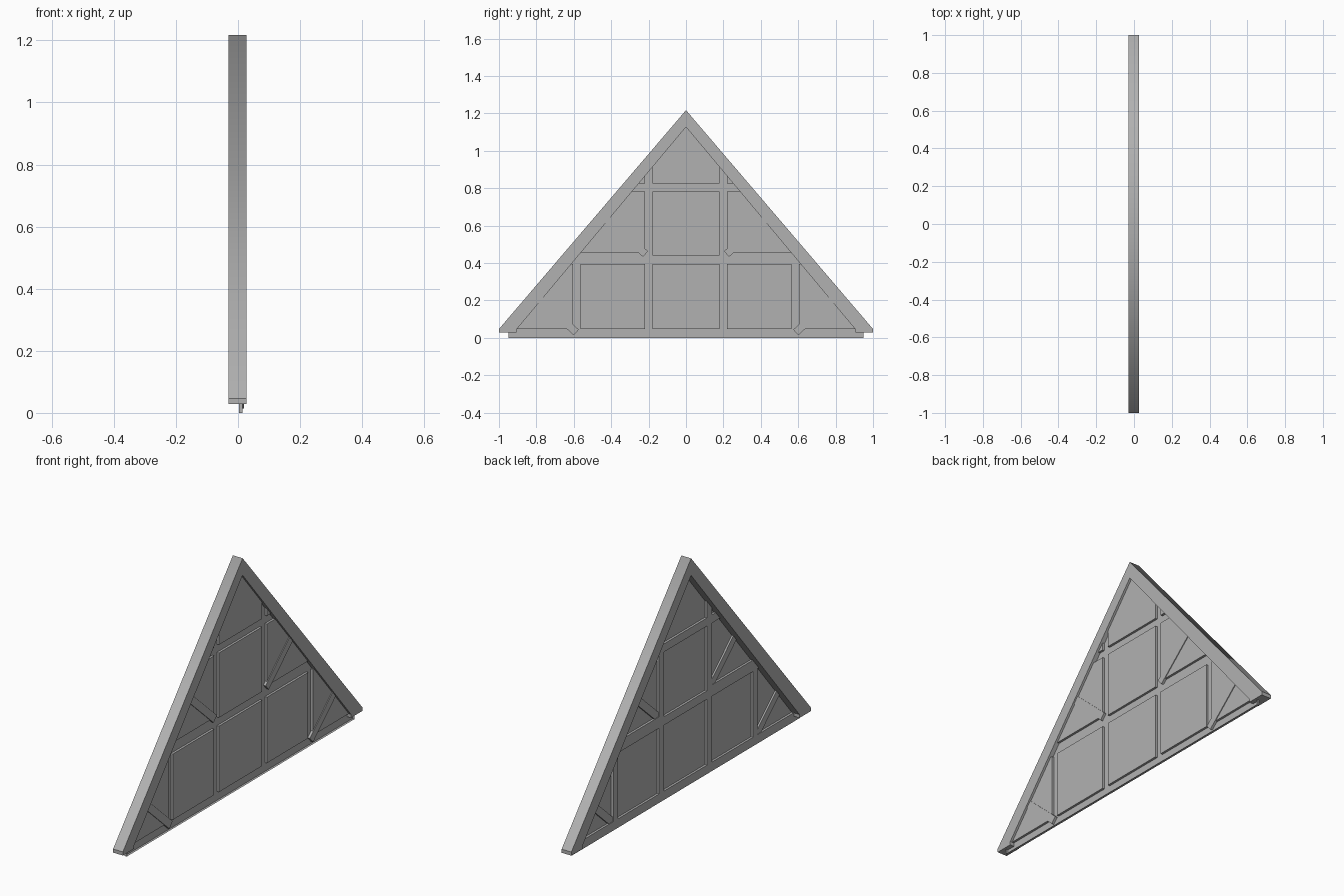
import bpy, bmesh, math
from mathutils import Vector

if "Cube" in bpy.data.objects:
    bpy.data.objects.remove(bpy.data.objects["Cube"])

X_BACK, X_FRONT = -0.03, 0.027    # rafter thickness
X_PANEL, X_BEAM = 0.015, 0.003    # infill plane and beam face plane

grey = bpy.data.materials.new("dark_grey")
grey.diffuse_color = (0.44, 0.44, 0.44, 1)
grey.use_nodes = True
grey.node_tree.nodes["Principled BSDF"].inputs["Base Color"].default_value = grey.diffuse_color


def finish(bm, name):
    me = bpy.data.meshes.new(name)
    bm.to_mesh(me)
    bm.free()
    me.materials.append(grey)
    ob = bpy.data.objects.new(name, me)
    bpy.context.collection.objects.link(ob)
    return ob


def prism(name, pts, x0, x1, soft_z=None):
    """Extrude a (y, z) outline from x0 to x1; soften the ridge at height soft_z."""
    bm = bmesh.new()
    f = bm.faces.new([bm.verts.new((x0, y, z)) for y, z in pts])
    r = bmesh.ops.extrude_face_region(bm, geom=[f], use_keep_orig=True)
    vs = [g for g in r['geom'] if isinstance(g, bmesh.types.BMVert)]
    bmesh.ops.translate(bm, verts=vs, vec=(x1 - x0, 0, 0))
    bmesh.ops.recalc_face_normals(bm, faces=bm.faces)
    if soft_z is not None:
        for face in bm.faces:
            face.smooth = True
        for e in bm.edges:
            e.smooth = all(abs(v.co.z - soft_z) < 1e-4 for v in e.verts)
    return finish(bm, name)


# Gable rafters, one inverted-V outline, shaded smoothly over the ridge
half = [(1, 0.047), (1, 0.028), (0.905, 0.028), (0.905, 0.046)]
outline = ([(0, 1.217)] + half + [(0, 1.127)]
           + [(-y, z) for y, z in reversed(half)])
prism("gable_rafters", outline, X_BACK, X_FRONT, soft_z=1.217)

# Infill sheet with the timber grid pressed out towards the back
bm = bmesh.new()
bm.faces.new([bm.verts.new((X_PANEL, y, z)) for y, z in
              [(-0.95, 0), (0.95, 0), (0.95, 0.047), (0, 1.16), (-0.95, 0.047)]])
cuts = [((0, s * y, 0), (0, 1, 0)) for y in (0.18, 0.22, 0.565, 0.603) for s in (-1, 1)]
cuts += [((0, 0, z), (0, 0, 1)) for z in (0.047, 0.395, 0.44, 0.455, 0.782, 0.825)]
for co, no in cuts:
    bmesh.ops.bisect_plane(bm, geom=bm.verts[:] + bm.edges[:] + bm.faces[:],
                           plane_co=co, plane_no=no)


def is_timber(f):
    c = f.calc_center_median()
    y, z = abs(c.y), c.z
    post = 0.18 < y < 0.22 or (0.565 < y < 0.603 and z < 0.44)
    mid_top = 0.455 if y > 0.22 else 0.44
    return post or z < 0.047 or 0.395 < z < mid_top or 0.782 < z < 0.825


timber = [f for f in bm.faces if is_timber(f)]
r = bmesh.ops.extrude_face_region(bm, geom=timber)
vs = [g for g in r['geom'] if isinstance(g, bmesh.types.BMVert)]
bmesh.ops.translate(bm, verts=vs, vec=(X_BEAM - X_PANEL, 0, 0))
bmesh.ops.delete(bm, geom=[f for f in timber if f.is_valid], context='FACES')
bmesh.ops.dissolve_limit(bm, angle_limit=0.01, verts=bm.verts[:], edges=bm.edges[:])
bmesh.ops.triangulate(bm, faces=[f for f in bm.faces if len(f.verts) > 4])
bmesh.ops.recalc_face_normals(bm, faces=bm.faces)
# The sheet is open, so make its flat faces point to the front (+x)
if sum(f.normal.x * f.calc_area() for f in bm.faces) < 0:
    bmesh.ops.reverse_faces(bm, faces=bm.faces)
finish(bm, "infill_and_timber_grid")

# Diagonal braces from post feet up to the rafters
a = math.radians(42)
d, n = Vector((math.cos(a), math.sin(a))), Vector((-math.sin(a), math.cos(a)))
for label, c in (("lower", Vector((0.6, 0.014))), ("upper", Vector((0.23, 0.433)))):
    pts = [c, c + d * 0.28, c + d * 0.28 + n * 0.04, c + n * 0.04]
    for side, s in (("left", -1), ("right", 1)):
        prism(f"{label}_brace_{side}", [(s * p.x, p.y) for p in pts], 0.006, 0.019)
